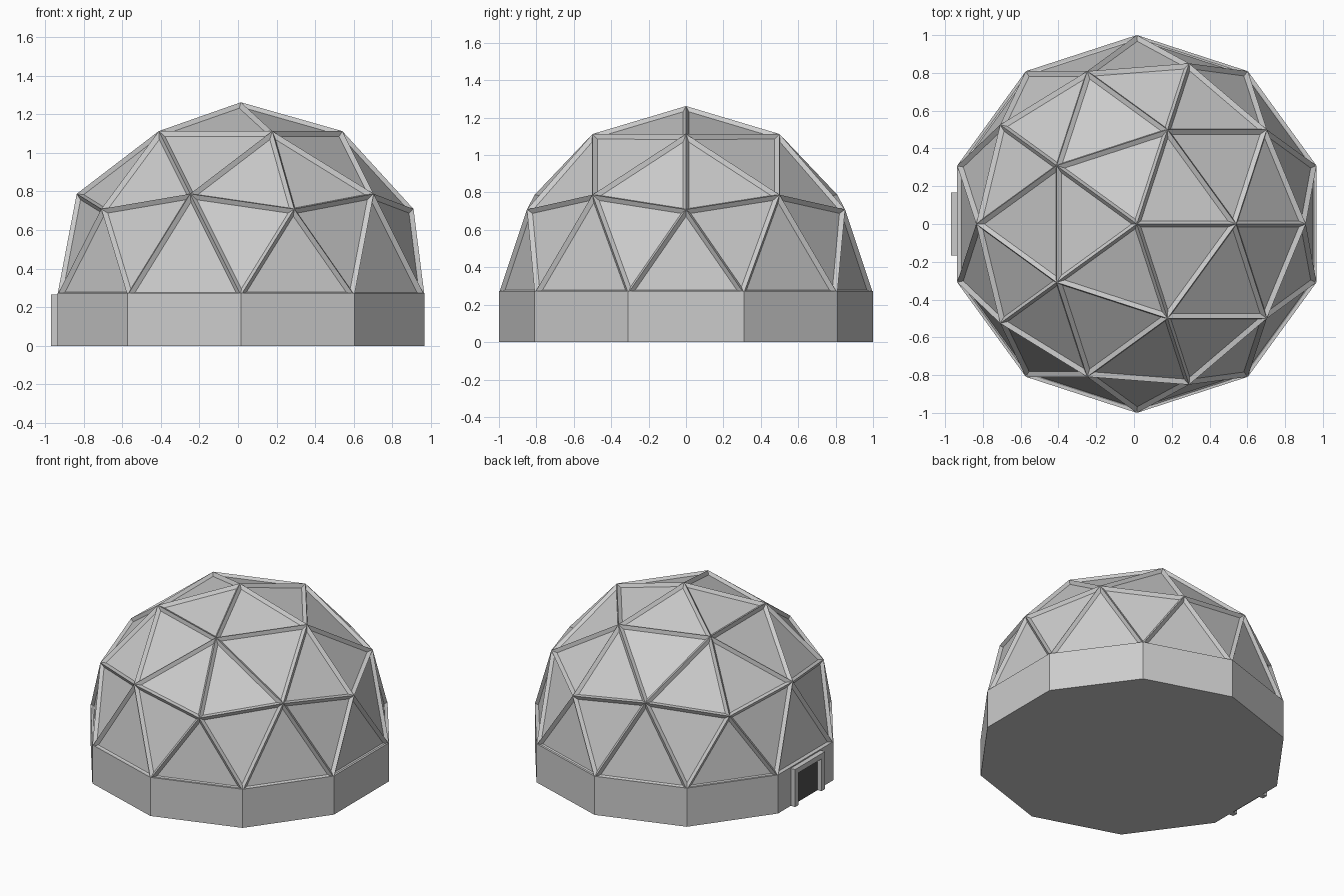
import bpy, bmesh

if "Cube" in bpy.data.objects:
    bpy.data.objects.remove(bpy.data.objects["Cube"])

CX = 0.015      # dome axis
Z0 = 0.262      # dome springing height


def make_object(name, bm, location=(0, 0, 0), material=None):
    mesh = bpy.data.meshes.new(name)
    bm.to_mesh(mesh)
    bm.free()
    obj = bpy.data.objects.new(name, mesh)
    obj.location = location
    bpy.context.collection.objects.link(obj)
    if material:
        mesh.materials.append(material)
    return obj


def box(name, lo, hi, material=None):
    bm = bmesh.new()
    bmesh.ops.create_cube(bm, size=1)
    bmesh.ops.scale(bm, vec=[b - a for a, b in zip(lo, hi)], verts=bm.verts)
    return make_object(name, bm, [(a + b) / 2 for a, b in zip(lo, hi)], material)


# Geodesic half dome: raised struts around recessed triangular panels
bm = bmesh.new()
bmesh.ops.create_icosphere(bm, subdivisions=2, radius=1)
bmesh.ops.delete(bm, geom=[v for v in bm.verts if v.co.z < -0.05], context='VERTS')
bmesh.ops.inset_individual(bm, faces=bm.faces[:], thickness=0.02, depth=-0.02,
                           use_even_offset=True)
make_object("dome", bm, (CX, 0, Z0))

# Ten-sided base wall with closed floor
bm = bmesh.new()
bmesh.ops.create_cone(bm, cap_ends=True, segments=10, radius1=1, radius2=1, depth=0.273)
make_object("base_wall", bm, (CX, 0, 0.1365))

# Door on the -x side: dark leaf, two posts and a lintel
dark = bpy.data.materials.new("dark_door")
dark.diffuse_color = (0.08, 0.08, 0.08, 1)
dark.use_nodes = True
dark.node_tree.nodes["Principled BSDF"].inputs["Base Color"].default_value = dark.diffuse_color
box("door_leaf", (-0.94, -0.13, 0.0), (-0.938, 0.13, 0.23), dark)
for side, name in ((-1, "door_post_front"), (1, "door_post_back")):
    y0, y1 = sorted((side * 0.128, side * 0.167))
    box(name, (-0.97, y0, 0), (-0.93, y1, 0.228))
box("door_lintel", (-0.97, -0.167, 0.228), (-0.93, 0.167, 0.265))
